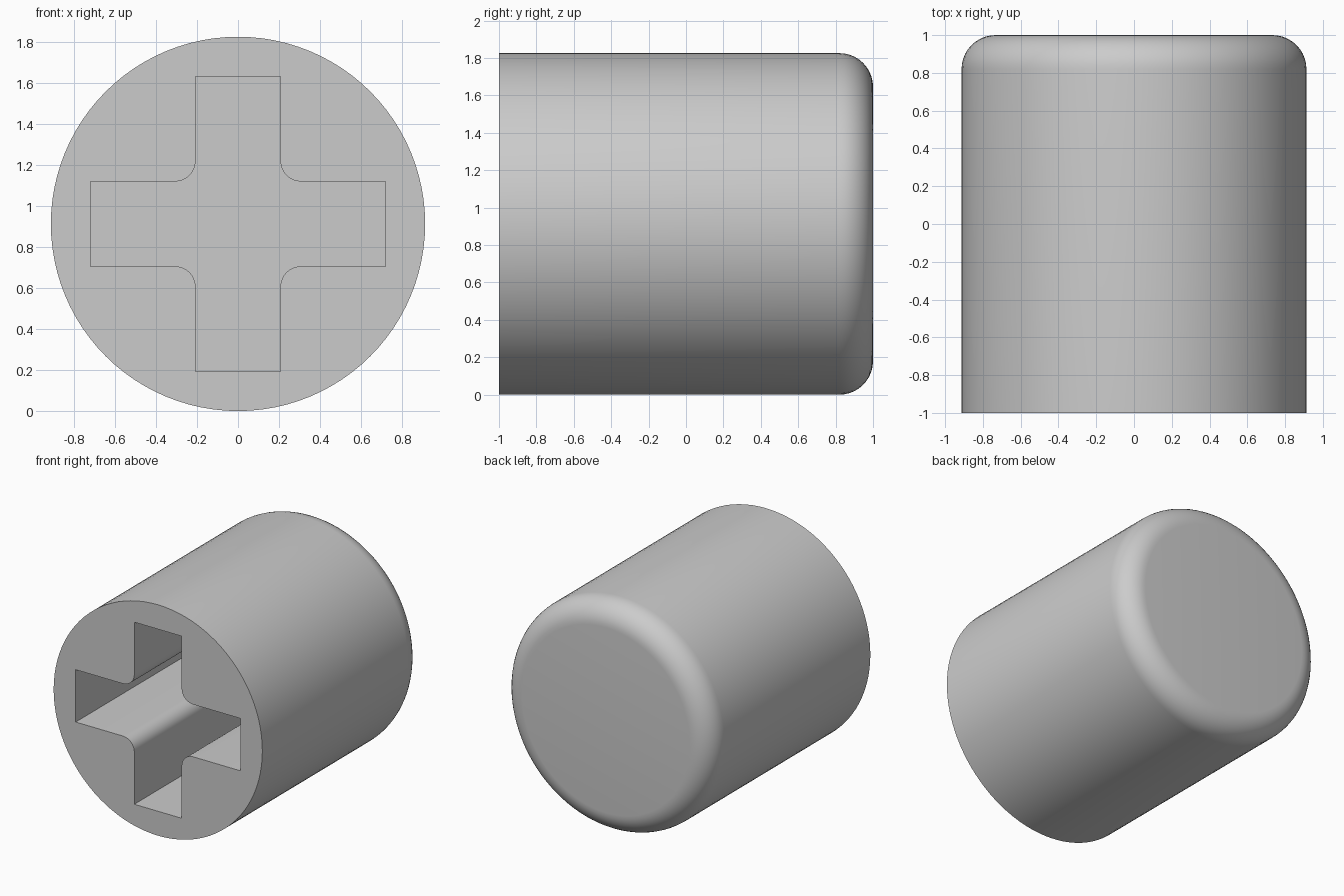
import bpy, bmesh
from math import pi, sin, cos
from mathutils import Matrix, Vector

if "Cube" in bpy.data.objects:
    bpy.data.objects.remove(bpy.data.objects["Cube"])

RADIUS, LENGTH, ROUND = 0.913, 2.0, 0.18
ARM_HALF, ARM_REACH, FILLET, DEPTH = 0.207, 0.72, 0.1, 1.65

grey = bpy.data.materials.new("light grey")
grey.use_nodes = True
colour = (0.6, 0.6, 0.6, 1)
grey.diffuse_color = colour
grey.node_tree.nodes["Principled BSDF"].inputs["Base Color"].default_value = colour


def make_object(name, bm):
    bmesh.ops.recalc_face_normals(bm, faces=bm.faces)
    mesh = bpy.data.meshes.new(name)
    bm.to_mesh(mesh)
    bm.free()
    mesh.materials.append(grey)
    obj = bpy.data.objects.new(name, mesh)
    bpy.context.collection.objects.link(obj)
    return obj


# Round body lying along y, with a rounded back rim
bm = bmesh.new()
bmesh.ops.create_cone(bm, cap_ends=True, segments=96, radius1=RADIUS, radius2=RADIUS,
                      depth=LENGTH,
                      matrix=Matrix.Translation((0, 0, RADIUS)) @ Matrix.Rotation(-pi / 2, 4, 'X'))
rim = [e for e in bm.edges if all(v.co.y > 0.9 for v in e.verts)]
bmesh.ops.bevel(bm, geom=rim, offset=ROUND, segments=10, profile=0.5, affect='EDGES')
body = make_object("body", bm)

# Cross-shaped socket cutter with filleted inner corners
bm = bmesh.new()
corner = ARM_HALF + FILLET
quarter = [(ARM_REACH, ARM_HALF)]
for i in range(9):
    a = -pi / 2 - i * pi / 16
    quarter.append((corner + FILLET * cos(a), corner + FILLET * sin(a)))
quarter.append((ARM_HALF, ARM_REACH))
start = -LENGTH / 2 - 0.1
outline = []
for k in range(4):
    turn = Matrix.Rotation(k * pi / 2, 2)
    for p in quarter:
        x, z = turn @ Vector(p)
        outline.append(bm.verts.new((x, start, z + RADIUS)))
face = bm.faces.new(outline)
ext = bmesh.ops.extrude_face_region(bm, geom=[face])
bmesh.ops.translate(bm, vec=(0, DEPTH + 0.1, 0),
                    verts=[v for v in ext["geom"] if isinstance(v, bmesh.types.BMVert)])
cutter = make_object("socket_cutter", bm)
cutter.hide_render = True

# Cut the socket, then discard the cutter
cut = body.modifiers.new("socket", 'BOOLEAN')
cut.operation = 'DIFFERENCE'
cut.solver = 'EXACT'
cut.object = cutter
bpy.ops.object.select_all(action='DESELECT')
body.select_set(True)
bpy.context.view_layer.objects.active = body
bpy.ops.object.modifier_apply(modifier=cut.name)
bpy.data.objects.remove(cutter)
bpy.ops.object.shade_smooth_by_angle(angle=pi / 6)
